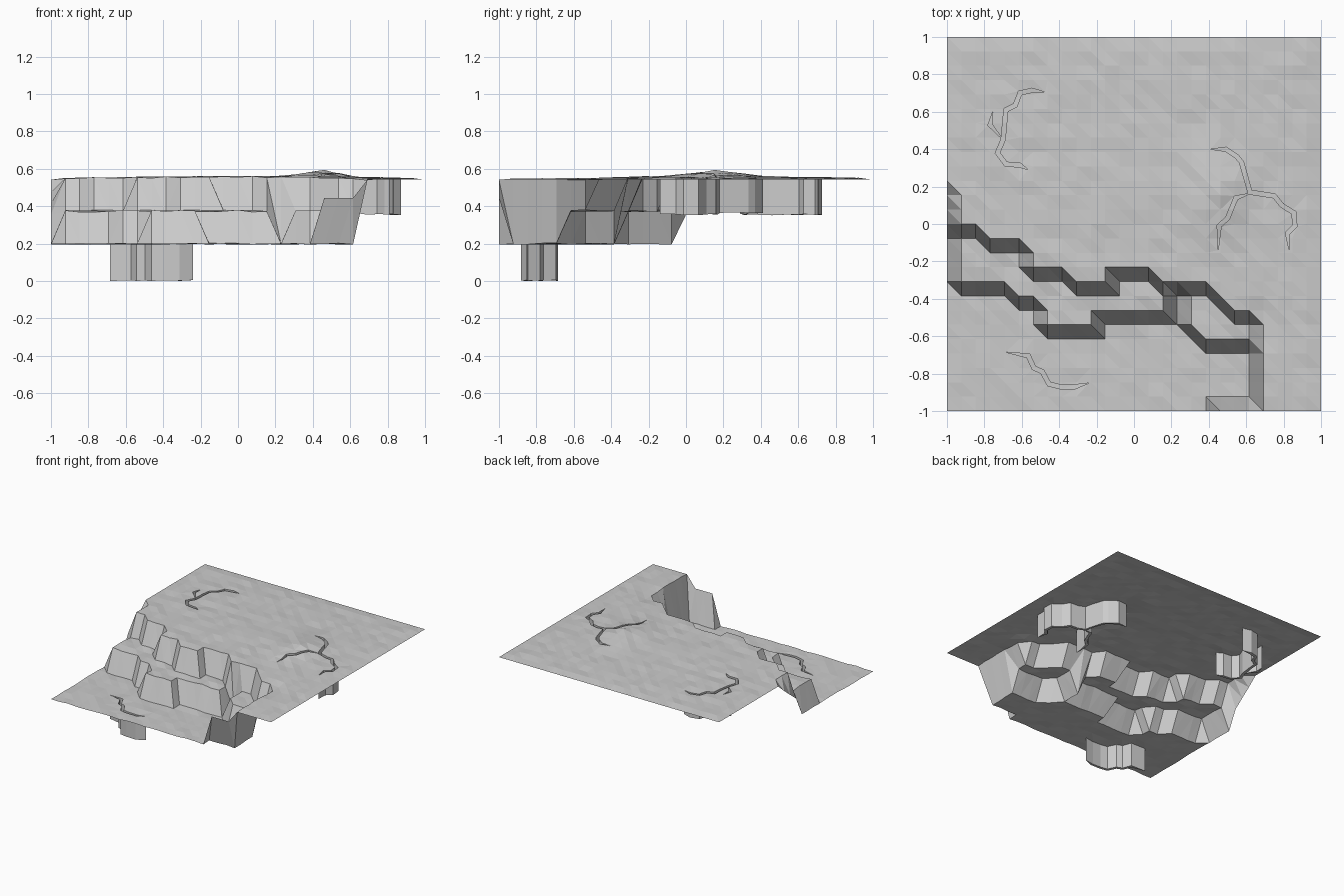
import bpy, bmesh, math, random
from mathutils import Vector
from mathutils.geometry import delaunay_2d_cdt

if "Cube" in bpy.data.objects:
    bpy.data.objects.remove(bpy.data.objects["Cube"])

random.seed(4)
N = 26
STEP = 2 / N

# Cliff layout: for each grid column, first row on the plateau / first row on the ledge
PLATEAU = [16, 13, 13, 12, 12, 12, 10, 10, 10, 9, 9, 9, 10, 10, 10, 9, 9, 9, 9, 8, 7, 7, 0, 0, 0, 0, 0]
LEDGE = [13, 9, 9, 9, 9, 8, 8, 6, 6, 6, 6, 7, 7, 7, 7, 7, 9, 6, 5, 5, 5, 5, 0, 0, 0, 0, 0]


def grid_height(k, j):
    x, y = -1 + k * STEP, -1 + j * STEP
    if j == 0 and k in (19, 20, 21):
        return 0.45
    if k == 22 and j in (5, 6, 7):
        return 0.545
    if j >= PLATEAU[k]:
        hump = 0.035 * math.exp(-((x - 0.45) / 0.14) ** 2 - ((y - 0.17) / 0.2) ** 2)
        swell = 0.012 * max(0, math.cos(x * 1.5)) * max(0, math.cos(y * 1.5))
        edge = k in (0, N) or j in (0, N)
        return 0.547 + (0 if edge else hump + swell + random.uniform(0, 0.009))
    if j >= LEDGE[k]:
        if k == 0:
            return 0.36 + 0.06 * (j - 13)
        return 0.38 + random.uniform(-0.006, 0.006)
    return 0.2 + random.uniform(0, 0.008)


H = [[grid_height(k, j) for j in range(N + 1)] for k in range(N + 1)]


def height(x, y):
    fx, fy = (x + 1) / STEP, (y + 1) / STEP
    k, j = min(N - 1, max(0, int(fx))), min(N - 1, max(0, int(fy)))
    a, b = fx - k, fy - j
    return ((H[k][j] * (1 - a) + H[k + 1][j] * a) * (1 - b)
            + (H[k][j + 1] * (1 - a) + H[k + 1][j + 1] * a) * b)


# Crack centre lines, seen from above
CRACKS = [
    [(.41, .40), (.49, .40), (.55, .36), (.575, .33), (.62, .17), (.75, .15), (.79, .10),
     (.855, .06), (.86, -.01), (.82, -.05), (.83, -.14)],
    [(.625, .165), (.545, .14), (.50, .03), (.455, -.01), (.45, -.14)],
    [(-.475, .705), (-.545, .715), (-.61, .70), (-.635, .635), (-.685, .61), (-.70, .45),
     (-.73, .38), (-.685, .32), (-.61, .315), (-.565, .29)],
    [(-.70, .45), (-.77, .53), (-.755, .60)],
    [(-.685, -.685), (-.565, -.705), (-.535, -.77), (-.49, -.79), (-.455, -.855),
     (-.395, -.87), (-.315, -.87), (-.24, -.85)],
]


def crack_outline(path, half=0.011):
    p = [Vector(q) for q in path]
    left, right = [], []
    for i in range(1, len(p) - 1):
        d1, d2 = (p[i] - p[i - 1]).normalized(), (p[i + 1] - p[i]).normalized()
        t = (d1 + d2).normalized()
        n = Vector((-t.y, t.x)) * half / max(0.6, t.dot(d1))
        left.append(p[i] + n)
        right.append(p[i] - n)
    return [p[0]] + right + [p[-1]] + left[::-1]


# Flat grid combined with the crack outlines
pts = [Vector((-1 + k * STEP, -1 + j * STEP)) for k in range(N + 1) for j in range(N + 1)]
W = N + 1
faces = [(k * W + j, (k + 1) * W + j, (k + 1) * W + j + 1, k * W + j + 1)
         for k in range(N) for j in range(N)]
cells = len(faces)
for path in CRACKS:
    loop = crack_outline(path)
    faces.append(tuple(range(len(pts), len(pts) + len(loop))))
    pts += loop
v2, _, f2, _, _, origin = delaunay_2d_cdt(pts, [], faces, 3, 1e-5, True)

# Raise the terrain and sink the cracks
bm = bmesh.new()
verts = [bm.verts.new((v.x, v.y, height(v.x, v.y))) for v in v2]
sunk = []
for f, src in zip(f2, origin):
    try:
        face = bm.faces.new([verts[i] for i in f])
    except ValueError:
        continue
    if any(s >= cells for s in src):
        sunk.append(face)
bm.normal_update()
for f in bm.faces:
    if f.normal.z < 0:
        f.normal_flip()
geom = bmesh.ops.extrude_face_region(bm, geom=sunk)["geom"]
for v in geom:
    if isinstance(v, bmesh.types.BMVert):
        v.co.z -= 0.195
old = [f for f in sunk if f.is_valid]
if old:
    bmesh.ops.delete(bm, geom=old, context='FACES')
loose = [v for v in bm.verts if not v.link_faces]
bmesh.ops.delete(bm, geom=loose, context='VERTS')
bmesh.ops.recalc_face_normals(bm, faces=bm.faces)
if sum(f.normal.z * f.calc_area() for f in bm.faces) < 0:
    bmesh.ops.reverse_faces(bm, faces=bm.faces)

# Stand on the ground
low = min(v.co.z for v in bm.verts)
for v in bm.verts:
    v.co.z -= low
mesh = bpy.data.meshes.new("cliff_terrain")
bm.to_mesh(mesh)
bm.free()
bpy.context.collection.objects.link(bpy.data.objects.new("cliff_terrain", mesh))
